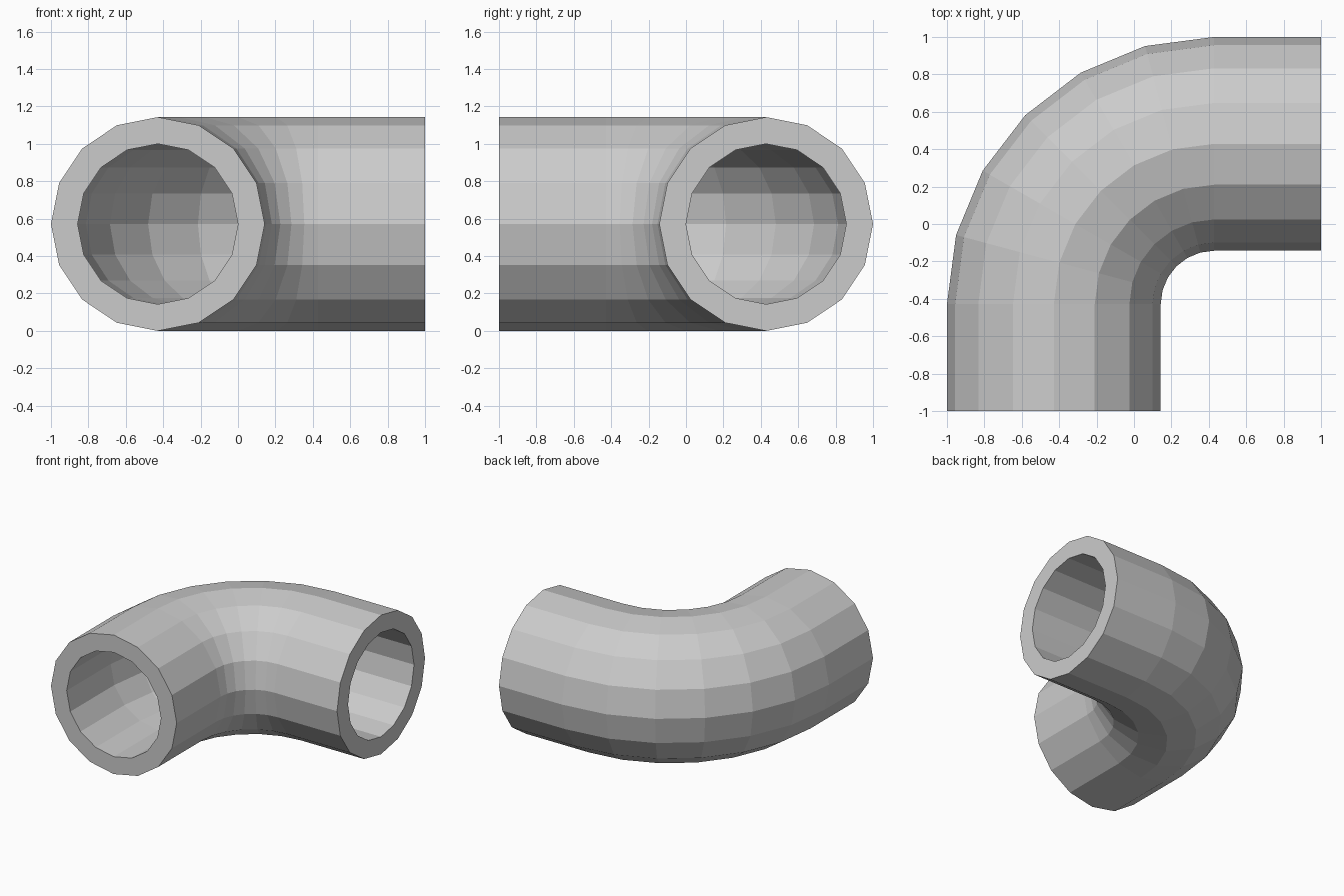
import bpy, bmesh
from math import sin, cos, radians, tau

if "Cube" in bpy.data.objects:
    bpy.data.objects.remove(bpy.data.objects["Cube"])

SIDES, STEPS = 16, 6
R_OUT, R_IN = 4 / 7, 3 / 7       # outer and bore radius
BEND = 6 / 7                     # centreline bend radius
CX, CY = 3 / 7, -3 / 7           # bend centre

# Centreline stations: position and outward direction (straight, 90 degree bend, straight)
stations = [((CX - BEND, -1), (-1, 0))]
for i in range(STEPS + 1):
    a = radians(180 - 90 * i / STEPS)
    d = (cos(a), sin(a))
    stations.append(((CX + BEND * d[0], CY + BEND * d[1]), d))
stations.append(((1, CY + BEND), (0, 1)))

bm = bmesh.new()


def ring(station, r):
    (x, y), (dx, dy) = station
    return [bm.verts.new((x + dx * r * cos(tau * k / SIDES),
                          y + dy * r * cos(tau * k / SIDES),
                          R_OUT + r * sin(tau * k / SIDES))) for k in range(SIDES)]


def bridge(a, b):
    for k in range(SIDES):
        n = (k + 1) % SIDES
        bm.faces.new((a[k], a[n], b[n], b[k]))


# Outer skin, bore and the two flat end rims
outer = [ring(s, R_OUT) for s in stations]
inner = [ring(s, R_IN) for s in stations]
for rings in (outer, inner):
    for a, b in zip(rings, rings[1:]):
        bridge(a, b)
bridge(outer[0], inner[0])
bridge(outer[-1], inner[-1])
bmesh.ops.recalc_face_normals(bm, faces=bm.faces)

mesh = bpy.data.meshes.new("pipe_elbow")
bm.to_mesh(mesh)
bm.free()
bpy.context.collection.objects.link(bpy.data.objects.new("pipe_elbow", mesh))
